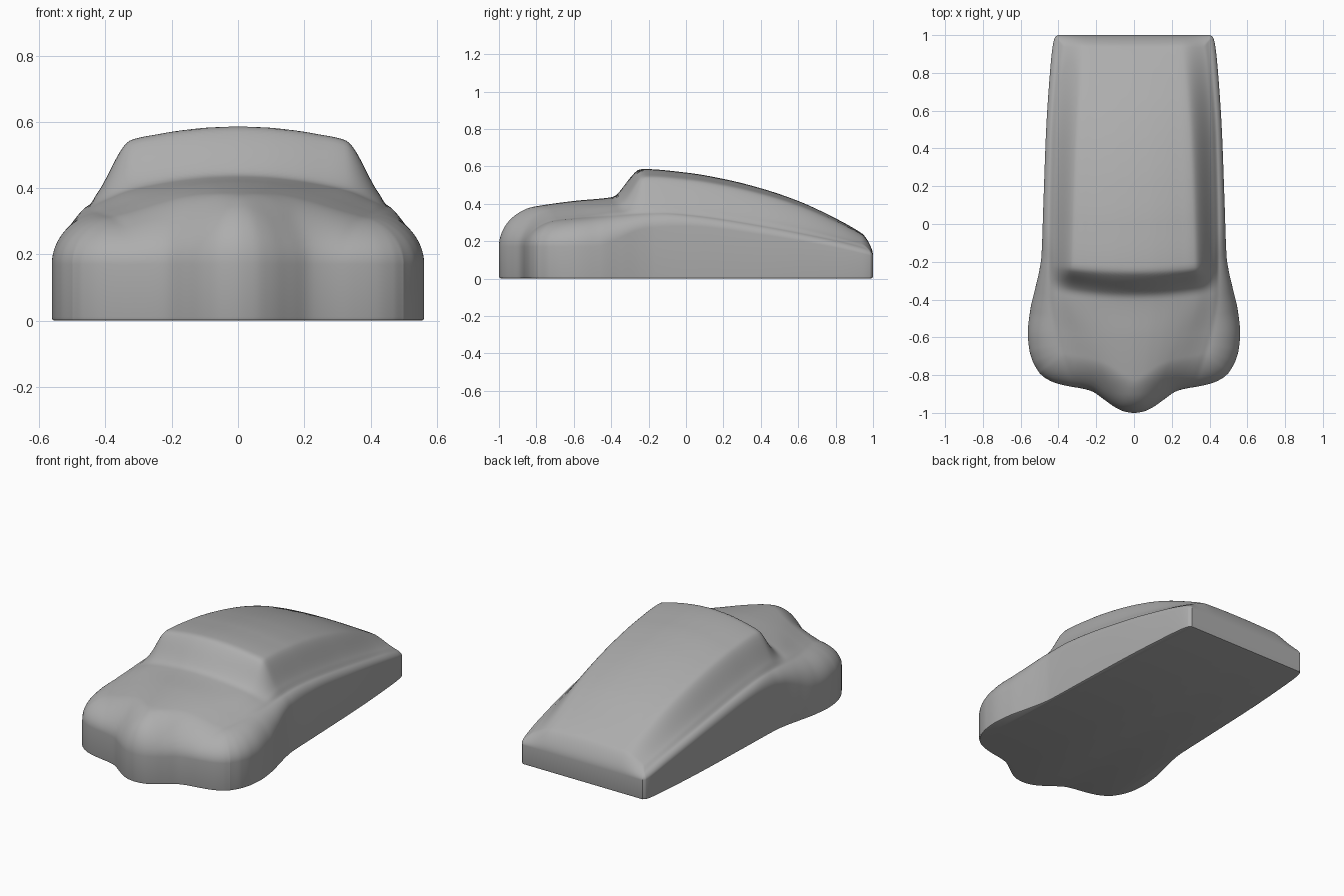
import bpy, bmesh, math
from mathutils import Vector
from mathutils.bvhtree import BVHTree

if "Cube" in bpy.data.objects:
    bpy.data.objects.remove(bpy.data.objects["Cube"])


def smooth(pts):
    """Monotone cubic curve through (u, v) points."""
    m = len(pts)
    sl = [(pts[i+1][1]-pts[i][1]) / (pts[i+1][0]-pts[i][0]) for i in range(m-1)]
    tg = [sl[0]] + [2*a*b/(a+b) if a*b > 0 else 0 for a, b in zip(sl, sl[1:])] + [sl[-1]]

    def f(u):
        u = min(max(u, pts[0][0]), pts[-1][0])
        i = 0
        while i < m-2 and u > pts[i+1][0]:
            i += 1
        h = pts[i+1][0]-pts[i][0]
        t = (u-pts[i][0])/h
        return ((2*t**3-3*t*t+1)*pts[i][1] + (t**3-2*t*t+t)*h*tg[i]
                + (3*t*t-2*t**3)*pts[i+1][1] + (t**3-t*t)*h*tg[i+1])
    return f


# Plan outline: nose edge y(x) and flank x(y)
nose = smooth([(-.05, -.993), (0, -1), (.05, -.993), (.1, -.97), (.16, -.928), (.22, -.887),
               (.27, -.872), (.35, -.858), (.42, -.84), (.47, -.815), (.5, -.79)])
flank = smooth([(-.79, .5), (-.73, .535), (-.66, .555), (-.58, .562), (-.46, .55), (-.35, .525),
                (-.24, .5), (-.17, .49), (.1, .48), (.5, .465), (.8, .445), (.93, .432),
                (.985, .42), (1, .405)])
# Lengthwise profiles: centre line, belt line, wall top, edge rounding
centre = smooth([(-1, .36), (-.9, .367), (-.8, .387), (-.6, .415), (-.4, .435), (-.375, .445),
                 (-.36, .46), (-.28, .56), (-.255, .581), (-.23, .586), (0, .567), (.2, .533),
                 (.4, .483), (.6, .415), (.8, .322), (.92, .255), (1, .2)])
belt = smooth([(-1, .29), (-.8, .305), (-.6, .325), (-.4, .345), (-.2, .355), (0, .34),
               (.4, .28), (.8, .2), (1, .155)])
wall = smooth([(-1, .17), (-.5, .17), (-.2, .27), (0, .28), (.4, .235), (.8, .165), (1, .12)])
radius = smooth([(-1, .18), (-.5, .15), (-.2, .07), (0, .05), (.8, .05), (1, .07)])
# Cross-section: panel half width, foot half width, crown height at panel edge
panel = smooth([(-1, .12), (-.87, .16), (-.6, .27), (-.4, .33), (-.25, .325), (.4, .3), (1, .25)])
foot = smooth([(-1, .28), (-.87, .33), (-.6, .42), (-.4, .45), (-.2, .45), (.4, .44), (1, .4)])
crown = smooth([(-1, .6), (-.4, .52), (-.37, .54), (-.26, .82), (.5, .83), (1, .8)])


def height(x, y):
    y = y - .2*x*x
    a, b, k = panel(y), foot(y), crown(y)
    arch = [(a*e, 1-(1-k)*e*e) for e in (-.25, 0, .25, .5, .75, 1)]
    p = smooth(arch + [(a+(b-a)*.8, k*.16), (b, 0), (b+.2, 0)])(x)
    return belt(y) + (centre(y)-belt(y))*p


# Half plan grid, denser toward the edges
NS, NT = 56, 240


def plan(s, t):
    fx, fy = .5*s, nose(.5*s)
    sy = -.79+1.79*t
    sx = flank(sy)
    x = (1-t)*fx + t*.405*s + s*sx - s*((1-t)*.5 + t*.405)
    y = (1-t)*fy + t + (1-s)*(-1+2*t) + s*sy - ((1-t)*((1-s)*-1 + s*-.79) + t)
    return x, y


grid = [[plan(math.sin(math.pi/2*i/NS), (1-math.cos(math.pi*j/NT))/2) for i in range(NS+1)]
        for j in range(NT+1)]
ring = ([(0, i) for i in range(NS+1)] + [(j, NS) for j in range(1, NT+1)]
        + [(NT, i) for i in range(NS-1, -1, -1)])
edge = [grid[j][i] for j, i in ring]
n = len(edge)
fence = BVHTree.FromPolygons([Vector((x, y, z)) for z in (-1, 1) for x, y in edge],
                             [(i, i+1, n+i+1, n+i) for i in range(n-1)])

# Upper body surface
bm = bmesh.new()
top = []
for j, row in enumerate(grid):
    line = []
    for i, (x, y) in enumerate(row):
        d = 0 if j in (0, NT) or i == NS else fence.find_nearest(Vector((x, y, 0)))[3]
        q = 1-min(1, d/radius(y))
        z = wall(y) + (height(x, y)-wall(y))*math.sqrt(max(0, 1-q*q))
        line.append(bm.verts.new((x, y, z)))
    top.append(line)
for j in range(NT):
    for i in range(NS):
        bm.faces.new((top[j][i], top[j][i+1], top[j+1][i+1], top[j+1][i]))

# Side walls, small lower chamfer and flat underside
upper = [top[j][i] for j, i in ring]
for z, k in ((.012, 1), (.003, .997), (0, .985)):
    lower = [bm.verts.new((x*k, y*k, z)) for x, y in edge]
    for i in range(n-1):
        bm.faces.new((upper[i], lower[i], lower[i+1], upper[i+1]))
    upper = lower
bm.faces.new(upper[::-1])
bmesh.ops.recalc_face_normals(bm, faces=bm.faces)

mesh = bpy.data.meshes.new("car_body")
bm.to_mesh(mesh)
bm.free()
body = bpy.data.objects.new("car_body", mesh)
bpy.context.collection.objects.link(body)
mirror = body.modifiers.new("Mirror", 'MIRROR')
mirror.use_clip = True
mirror.merge_threshold = .0005
bpy.context.view_layer.objects.active = body
body.select_set(True)
bpy.ops.object.modifier_apply(modifier=mirror.name)
bpy.ops.object.shade_smooth_by_angle(angle=math.radians(40))

# Mid-grey paint
paint = bpy.data.materials.new("grey_paint")
paint.diffuse_color = (.42, .42, .42, 1)
paint.use_nodes = True
paint.node_tree.nodes["Principled BSDF"].inputs["Base Color"].default_value = paint.diffuse_color
mesh.materials.append(paint)
